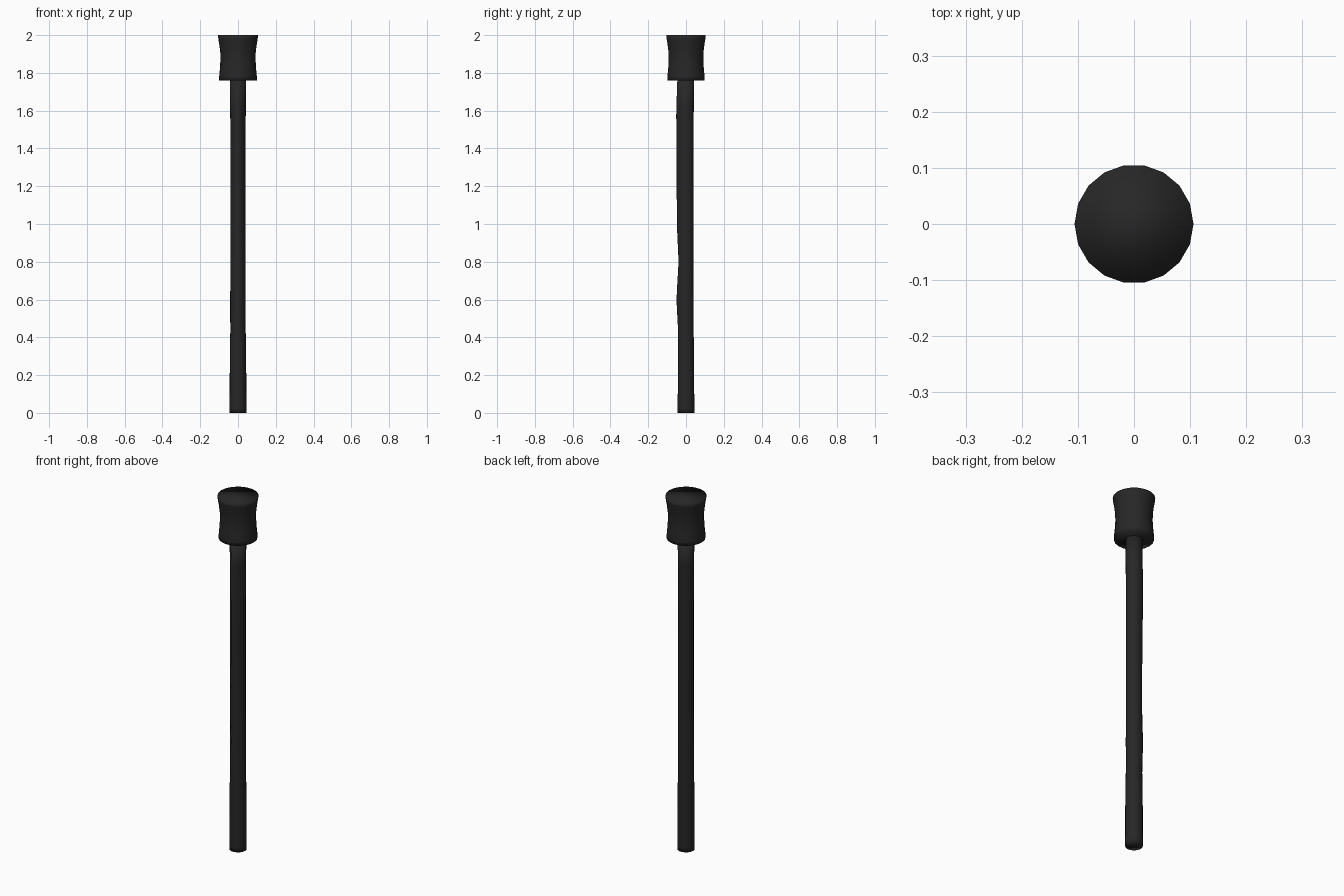
import bpy, bmesh
from math import sin, cos, pi, radians, exp

if "Cube" in bpy.data.objects:
    bpy.data.objects.remove(bpy.data.objects["Cube"])

N = 18
black = bpy.data.materials.new("black_rubber")
black.diffuse_color = (0.02, 0.02, 0.02, 1)
black.use_nodes = True
black.node_tree.nodes["Principled BSDF"].inputs["Base Color"].default_value = black.diffuse_color


def loft(name, rings, bumps=()):
    """Stack (z, radius, front ridge, side ridge) rings into a capped, smooth tube."""
    bm = bmesh.new()
    loops = []
    for z, r, *ridges in rings:
        loop = []
        for i in range(N):
            a = 2 * pi * i / N
            rr = r
            # narrow ridges pointing in the given directions
            for height, direction in zip(ridges, bumps):
                d = (a - direction + pi) % (2 * pi) - pi
                rr += height * exp(-(d / 0.4) ** 2)
            loop.append(bm.verts.new((rr * cos(a), rr * sin(a), z)))
        loops.append(loop)
    for lo, hi in zip(loops, loops[1:]):
        for i in range(N):
            j = (i + 1) % N
            bm.faces.new((lo[i], lo[j], hi[j], hi[i]))
    bm.faces.new(loops[0][::-1])
    bm.faces.new(loops[-1])
    for f in bm.faces:
        f.smooth = True
    me = bpy.data.meshes.new(name)
    bm.to_mesh(me)
    bm.free()
    me.materials.append(black)
    ob = bpy.data.objects.new(name, me)
    bpy.context.collection.objects.link(ob)
    return ob


# Shaft with slight grip swellings on the front
loft("shaft", [
    (0.00, 0.045, 0, 0), (0.025, 0.045, 0, 0), (0.14, 0.044, 0, 0),
    (0.36, 0.043, 0, 0), (0.42, 0.041, 0.001, 0), (0.59, 0.041, 0.012, 0.004),
    (0.64, 0.041, 0.010, 0.003), (0.80, 0.040, 0, 0), (0.98, 0.040, 0.010, 0),
    (1.15, 0.040, 0.012, 0.003), (1.35, 0.040, 0.012, 0.004),
    (1.57, 0.041, 0.014, 0.004), (1.62, 0.042, 0.012, 0), (1.77, 0.043, 0.004, 0),
], (radians(270), radians(135)))

# Waisted head
loft("head", [
    (1.76, 0.100), (1.78, 0.100), (1.82, 0.096), (1.87, 0.093),
    (1.91, 0.094), (1.95, 0.099), (1.98, 0.104), (2.00, 0.106),
])
